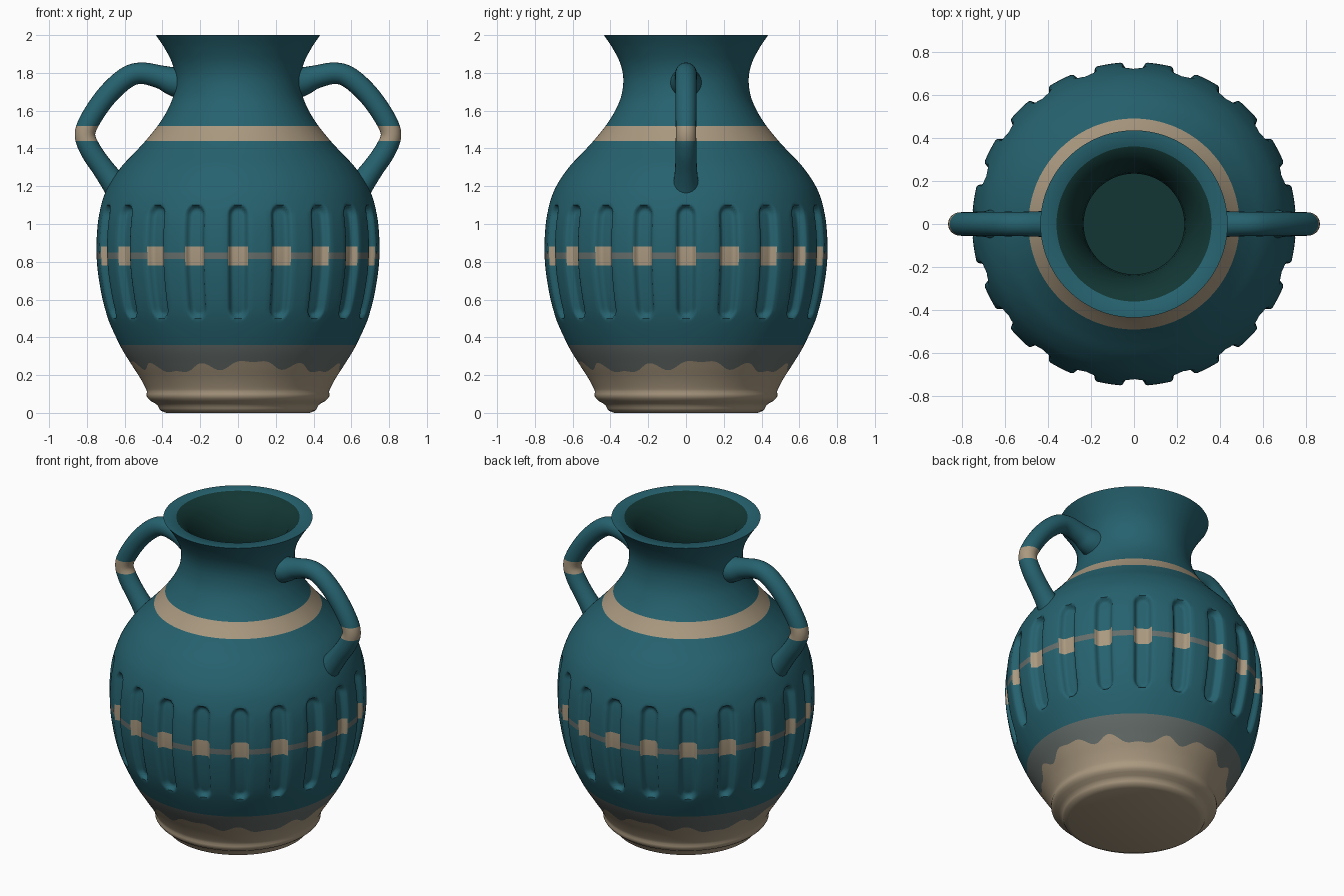
import bpy, bmesh
from math import sin, cos, pi, hypot
from mathutils import Vector

old = bpy.data.objects.get("Cube")
if old:
    bpy.data.objects.remove(old, do_unlink=True)


def make_material(name, rgb):
    mat = bpy.data.materials.new(name)
    mat.use_nodes = True
    colour = (*rgb, 1)
    mat.diffuse_color = colour
    mat.node_tree.nodes["Principled BSDF"].inputs["Base Color"].default_value = colour
    return mat


MATS = [make_material("teal glaze", (0.019, 0.122, 0.158)),
        make_material("bare clay", (0.402, 0.319, 0.216)),
        make_material("thin grey glaze", (0.13, 0.155, 0.145)),
        make_material("dark inside", (0.006, 0.037, 0.034))]
TEAL, CLAY, GREY, DARK = range(4)


def finish(bm, name, angle):
    bmesh.ops.recalc_face_normals(bm, faces=bm.faces)
    mesh = bpy.data.meshes.new(name)
    bm.to_mesh(mesh)
    bm.free()
    for mat in MATS:
        mesh.materials.append(mat)
    obj = bpy.data.objects.new(name, mesh)
    bpy.context.collection.objects.link(obj)
    bpy.ops.object.select_all(action='DESELECT')
    obj.select_set(True)
    bpy.context.view_layer.objects.active = obj
    bpy.ops.object.shade_smooth_by_angle(angle=angle)
    return obj


def spline(points, t):
    """Catmull-Rom point at t, counted in whole points."""
    i = min(int(t), len(points) - 2)
    f = t - i
    p = [Vector(points[max(0, min(len(points) - 1, i + k))]) for k in (-1, 0, 1, 2)]
    return 0.5 * (2 * p[1] + (p[2] - p[0]) * f
                  + (2 * p[0] - 5 * p[1] + 4 * p[2] - p[3]) * f * f
                  + (3 * p[1] - p[0] - 3 * p[2] + p[3]) * f ** 3)


def connect(bm, a, b, mat_rule):
    n = len(a)
    for j in range(n):
        k = (j + 1) % n
        bm.faces.new((a[j], a[k], b[k], b[j])).material_index = mat_rule(j)


# Outer silhouette as (radius, height)
PROFILE = [(0.38, 0), (0.41, 0.012), (0.42, 0.03), (0.43, 0.045), (0.465, 0.065),
           (0.482, 0.085), (0.484, 0.1), (0.484, 0.12), (0.515, 0.18), (0.56, 0.25),
           (0.626, 0.36), (0.70, 0.53), (0.738, 0.7), (0.752, 0.85), (0.745, 1.0),
           (0.725, 1.1), (0.687, 1.2), (0.62, 1.3), (0.545, 1.38), (0.49, 1.44),
           (0.425, 1.52), (0.375, 1.6), (0.342, 1.68), (0.332, 1.77), (0.348, 1.85),
           (0.388, 1.93), (0.435, 2.0)]
DENSE = [spline(PROFILE, i / 16) for i in range(16 * (len(PROFILE) - 1) + 1)]


def radius(z):
    for a, b in zip(DENSE, DENSE[1:]):
        if z <= b.y:
            return a.x + (b.x - a.x) * (z - a.y) / max(b.y - a.y, 1e-6)
    return DENSE[-1].x


# Flutes: rounded upright slots round the belly
FLUTES, HALF, LOW, HIGH, DEPTH, BELLY = 20, 0.052, 0.5, 1.1, 0.037, 0.74
steps = [0.016, 0.028, 0.037, 0.045, 0.052, 0.062, 0.088]
offsets = [-s for s in reversed(steps)] + [0] + steps + [BELLY * pi / FLUTES]
columns = [(-pi / 2 + 2 * pi * i / FLUTES + o / BELLY, o)
           for i in range(FLUTES) for o in offsets]


def flute_depth(offset, z):
    nearest = max(LOW + HALF, min(HIGH - HALF, z))
    inside = HALF + 0.006 - hypot(offset, z - nearest)
    f = max(0, min(1, inside / 0.026))
    return DEPTH * f * f * (3 - 2 * f)


def drip(a):
    return 0.02 * sin(4 * a + 1) + 0.016 * sin(12 * a) + 0.012 * sin(20 * a + 2)


# Heights of the rows, with exact rows at colour borders
DRIP_Z, GREY_TOP = 0.245, 0.36
cuts = [DRIP_Z, GREY_TOP, 0.78, 0.815, 0.85, 0.88, 1.44, 1.52]
heights = sorted(cuts + [h for h in (i / 80 for i in range(161))
                         if all(abs(h - c) > 0.004 for c in cuts)])


def body_colour(z, offset):
    if z < DRIP_Z:
        return CLAY
    if z < GREY_TOP:
        return GREY
    if 1.44 < z < 1.52:
        return CLAY
    if 0.78 < z < 0.88 and abs(offset) < HALF:
        return CLAY
    return GREY if 0.815 < z < 0.85 else TEAL


# Jar body: outer wall, lip, inner wall and floor
bm = bmesh.new()
rows = []
for h in heights:
    row = []
    for a, o in columns:
        z = h + drip(a) * max(0, 1 - abs(h - DRIP_Z) / 0.11)
        r = radius(z) - flute_depth(o, z)
        row.append(bm.verts.new((r * cos(a), r * sin(a), z)))
    rows.append(row)
mids = [(p + q) / 2 for p, q in zip(heights, heights[1:])]
for below, above, mid in zip(rows, rows[1:], mids):
    connect(bm, below, above,
            lambda j: body_colour(mid, (offsets[j % len(offsets)]
                                        + offsets[(j + 1) % len(offsets)]) / 2
                                  if (j + 1) % len(offsets) else BELLY))
inner = [(0.36, 2.0)] + [(radius(z) - 0.098, z)
                         for z in (1.94 - 0.06 * i for i in range(31))]
previous, colour = rows[-1], TEAL
for r, z in inner:
    ring = [bm.verts.new((r * cos(a), r * sin(a), z)) for a, o in columns]
    connect(bm, previous, ring, lambda j: colour)
    previous, colour = ring, DARK
bm.faces.new(previous).material_index = DARK
bm.faces.new(rows[0]).material_index = CLAY
finish(bm, "jar_body", 0.8)

# Handles: path as (x, height, tube radius), flared where they join the body
PATH = [(0.27, 1.745, 0.095), (0.34, 1.755, 0.078), (0.41, 1.778, 0.062), (0.51, 1.798, 0.057),
        (0.59, 1.775, 0.057), (0.69, 1.685, 0.056), (0.775, 1.565, 0.055),
        (0.81, 1.475, 0.054), (0.78, 1.39, 0.056), (0.715, 1.295, 0.058),
        (0.655, 1.215, 0.068), (0.60, 1.15, 0.09)]
SIDES, SUB = 24, 6


def build_handle(name, side):
    bm = bmesh.new()
    last = SUB * (len(PATH) - 1)
    samples = [spline(PATH, i / SUB) for i in range(last + 1)]
    previous = None
    for i, p in enumerate(samples):
        d = samples[min(i + 1, last)] - samples[max(i - 1, 0)]
        across = Vector((-d.y, 0, d.x)).normalized()
        ring = []
        for k in range(SIDES):
            a = 2 * pi * k / SIDES
            v = Vector((p.x, 0, p.y)) + p.z * (cos(a) * across + sin(a) * Vector((0, 1, 0)))
            ring.append(bm.verts.new((side * v.x, v.y, v.z)))
        if previous:
            connect(bm, previous, ring, lambda j: TEAL)
        else:
            bm.faces.new(ring)
        previous = ring
    bm.faces.new(previous)
    # painted band
    for z in (1.44, 1.52):
        bmesh.ops.bisect_plane(bm, geom=bm.verts[:] + bm.edges[:] + bm.faces[:],
                               plane_co=(0, 0, z), plane_no=(0, 0, 1))
    for f in bm.faces:
        if 1.44 < f.calc_center_median().z < 1.52:
            f.material_index = CLAY
    finish(bm, name, 0.8)


build_handle("left_handle", 1)
build_handle("right_handle", -1)
